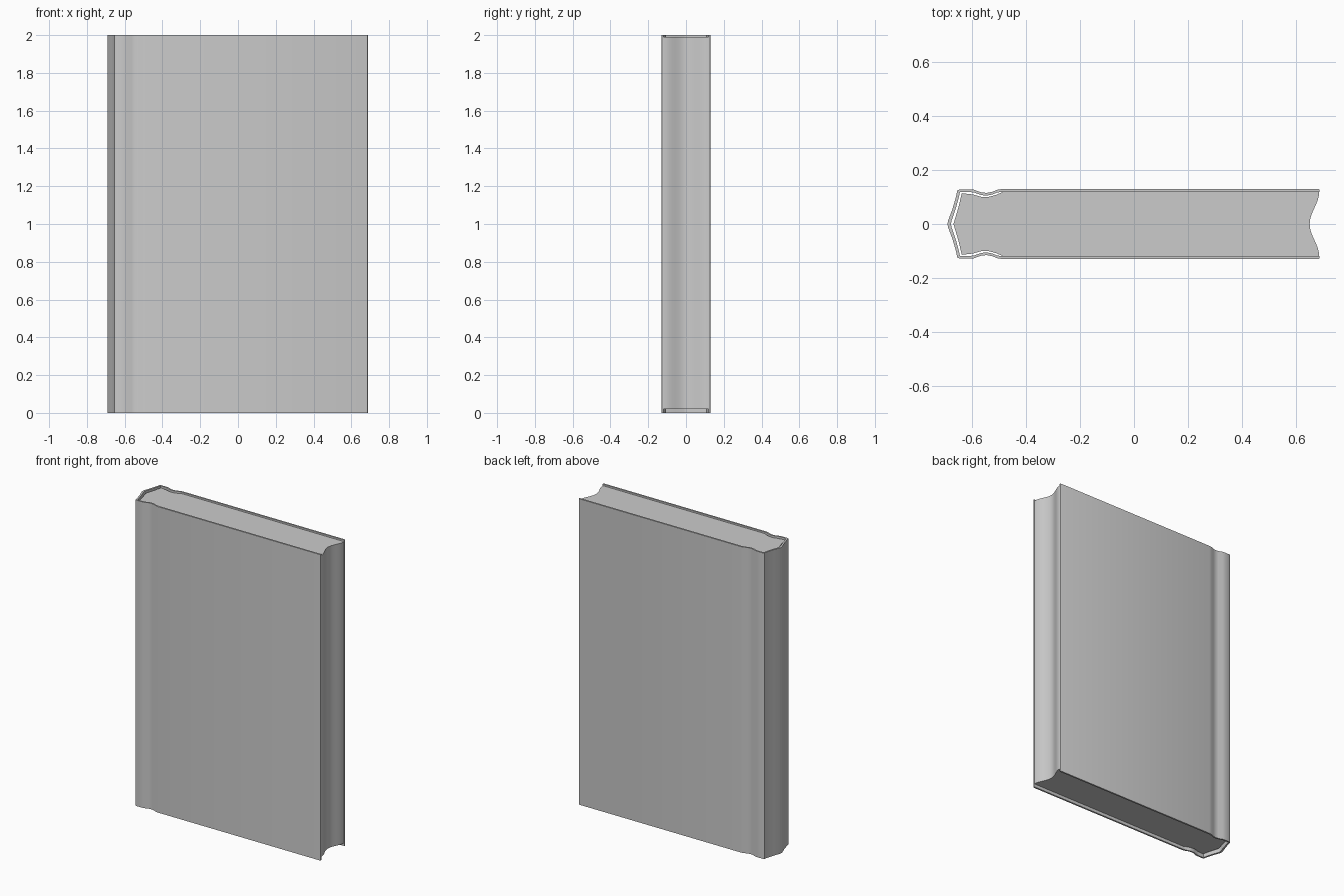
import bpy, bmesh, math

if "Cube" in bpy.data.objects:
    bpy.data.objects.remove(bpy.data.objects["Cube"])


def mirrored(half):
    """Half outline with y >= 0, completed by its mirror image in y."""
    return half + [(x, -y) for x, y in reversed(half) if y > 0]


def extrude_outline(name, outline, z0, z1):
    bm = bmesh.new()
    face = bm.faces.new([bm.verts.new((x, y, z0)) for x, y in outline])
    top = bmesh.ops.extrude_face_region(bm, geom=[face])["geom"]
    for v in top:
        if isinstance(v, bmesh.types.BMVert):
            v.co.z = z1
    bmesh.ops.recalc_face_normals(bm, faces=bm.faces)
    mesh = bpy.data.meshes.new(name)
    bm.to_mesh(mesh)
    bm.free()
    obj = bpy.data.objects.new(name, mesh)
    bpy.context.collection.objects.link(obj)
    bpy.context.view_layer.objects.active = obj
    obj.select_set(True)
    bpy.ops.object.shade_smooth_by_angle(angle=math.radians(30))
    obj.select_set(False)
    return obj


# Cover: open shell with pointed spine and hinge grooves
outer = [(0.687, 0.123), (0.685, 0.128), (0.68, 0.13), (-0.485, 0.13),
         (-0.505, 0.127), (-0.525, 0.119), (-0.545, 0.115), (-0.565, 0.117),
         (-0.593, 0.127), (-0.61, 0.128), (-0.645, 0.128), (-0.654, 0.123),
         (-0.66, 0.095), (-0.672, 0.055), (-0.688, 0.012), (-0.69, 0.0)]
inner = [(-0.677, 0.0), (-0.675, 0.012), (-0.66, 0.055), (-0.649, 0.095),
         (-0.644, 0.118), (-0.61, 0.118), (-0.593, 0.117), (-0.565, 0.107),
         (-0.545, 0.105), (-0.525, 0.109), (-0.505, 0.117), (-0.485, 0.119),
         (0.687, 0.119)]
outer_loop = outer + [(x, -y) for x, y in reversed(outer[:-1])]
inner_loop = [(x, -y) for x, y in reversed(inner)] + inner[1:]
extrude_outline("cover", outer_loop + inner_loop, 0.0, 2.0)

# Page block: rounded back, concave fore-edge
steps = 8
fore = [(0.65 + 0.0175 * (1 - math.cos(math.pi * i / steps)), 0.1185 * i / steps)
        for i in range(steps + 1)]
back = [(-0.485, 0.1185), (-0.51, 0.108), (-0.535, 0.101), (-0.56, 0.099),
        (-0.595, 0.109), (-0.637, 0.114), (-0.65, 0.06), (-0.668, 0.0)]
half = fore[1:] + back
outline = half + [(x, -y) for x, y in reversed(half[:-1])] + [fore[0]]
extrude_outline("pages", outline, 0.02, 1.99)
